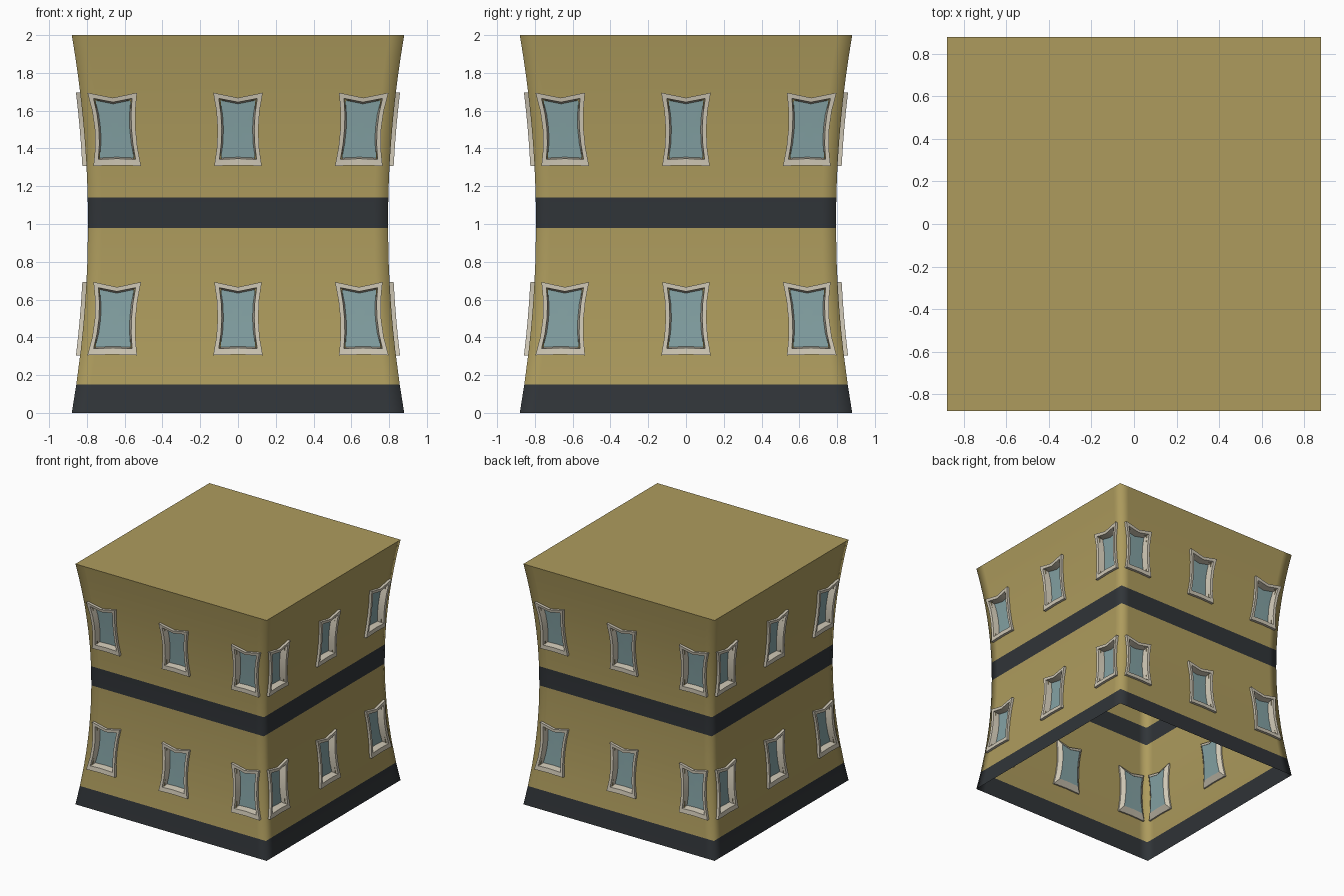
import bpy, bmesh, math
from mathutils import Matrix

if "Cube" in bpy.data.objects:
    bpy.data.objects.remove(bpy.data.objects["Cube"])


def material(name, rgb):
    m = bpy.data.materials.new(name)
    m.diffuse_color = (*rgb, 1)
    m.use_nodes = True
    m.node_tree.nodes["Principled BSDF"].inputs["Base Color"].default_value = m.diffuse_color
    return m


TAN = material("tan_wall", (0.42, 0.33, 0.11))
DARK = material("dark_band", (0.03, 0.035, 0.04))
CREAM = material("cream_frame", (0.62, 0.57, 0.46))
BLUE = material("blue_glass", (0.23, 0.36, 0.37))


def width(z):
    """Half width of the pinched building at height z."""
    return 0.794 + 0.086 * (z - 1) ** 2


def front(u, z, depth=0.0):
    """Point on the front wall; u runs -1..1, depth is outwards."""
    w = width(z)
    return (u * w, -w - depth, z)


def finish(name, bm, mats):
    me = bpy.data.meshes.new(name)
    bm.to_mesh(me)
    bm.free()
    for m in mats:
        me.materials.append(m)
    ob = bpy.data.objects.new(name, me)
    bpy.context.collection.objects.link(ob)
    return ob


def four_sides(bm):
    """Repeat the front on all four sides."""
    src = bm.verts[:] + bm.edges[:] + bm.faces[:]
    for k in (1, 2, 3):
        new = bmesh.ops.duplicate(bm, geom=src)["geom"]
        vs = [g for g in new if isinstance(g, bmesh.types.BMVert)]
        bmesh.ops.rotate(bm, verts=vs, cent=(0, 0, 0),
                         matrix=Matrix.Rotation(k * math.pi / 2, 3, 'Z'))


# Walls: open-bottomed shell with window holes and flush dark bands
COLS = [-1, -0.907, -0.687, -0.11, 0.11, 0.687, 0.907, 1]
ROWS = [0, 0.15, 0.33, 0.44, 0.55, 0.655, 0.8, 0.98, 1.14,
        1.23, 1.33, 1.44, 1.55, 1.655, 1.77, 1.89, 2]
bm = bmesh.new()
grid = [[bm.verts.new(front(u, z)) for u in COLS] for z in ROWS]
for r in range(len(ROWS) - 1):
    mid = (ROWS[r] + ROWS[r + 1]) / 2
    for c in range(len(COLS) - 1):
        if c in (1, 3, 5) and 0.33 < mid % 1 < 0.655:
            continue
        f = bm.faces.new((grid[r][c], grid[r][c + 1],
                          grid[r + 1][c + 1], grid[r + 1][c]))
        f.smooth = True
        f.material_index = int(mid < 0.15 or 0.98 < mid < 1.14)
four_sides(bm)
bmesh.ops.remove_doubles(bm, verts=bm.verts[:], dist=0.0005)
finish("walls", bm, [TAN, DARK])

# Flat roof
bm = bmesh.new()
w = width(2)
bm.faces.new([bm.verts.new((x, y, 2)) for x, y in
              ((-w, -w), (w, -w), (w, w), (-w, w))])
finish("roof", bm, [TAN])


def outline(corner, waist, top, dip, bottom):
    """Pinched window outline: bowed-in sides and a dipped top."""
    mid = (top + bottom) / 2
    half = (top - bottom) / 2
    side = [(waist + (corner - waist) * t * t, mid + half * t)
            for t in (-1, -0.5, 0, 0.5, 1)]
    left = [(-x, z) for x, z in reversed(side)]
    return side + [(0, dip)] + left + [(0, bottom + 0.004)]


# Frame cross-section from the back of the outer edge to the glass
OUTER = (0.128, 0.108, 0.195, 0.168, -0.193)
LIP = (0.100, 0.086, 0.165, 0.145, -0.158)
INNER = (0.092, 0.077, 0.155, 0.136, -0.150)
SECTION = [(OUTER, -0.012), (OUTER, 0.022), (LIP, 0.020),
           (INNER, -0.035), (OUTER, -0.012)]

frames, panes = bmesh.new(), bmesh.new()
for cz in (0.498, 1.5):
    for cu in (-0.797, 0, 0.797):
        def place(b, shape, depth):
            return [b.verts.new(front(cu + x / 0.816, cz + z, depth))
                    for x, z in outline(*shape)]
        rings = [place(frames, s, d) for s, d in SECTION[:-1]]
        rings.append(rings[0])
        n = len(rings[0])
        for a, b in zip(rings, rings[1:]):
            for i in range(n):
                j = (i + 1) % n
                frames.faces.new((a[i], a[j], b[j], b[i]))
        # Glass pane as a fan about its centre
        rim = place(panes, INNER, -0.033)
        hub = panes.verts.new(front(cu, cz, -0.033))
        for i in range(n):
            panes.faces.new((hub, rim[i], rim[(i + 1) % n]))

for name, b, mat in (("window_frames", frames, CREAM), ("window_glass", panes, BLUE)):
    four_sides(b)
    ob = finish(name, b, [mat])
    bpy.ops.object.select_all(action='DESELECT')
    ob.select_set(True)
    bpy.context.view_layer.objects.active = ob
    bpy.ops.object.shade_smooth_by_angle(angle=math.radians(30))
